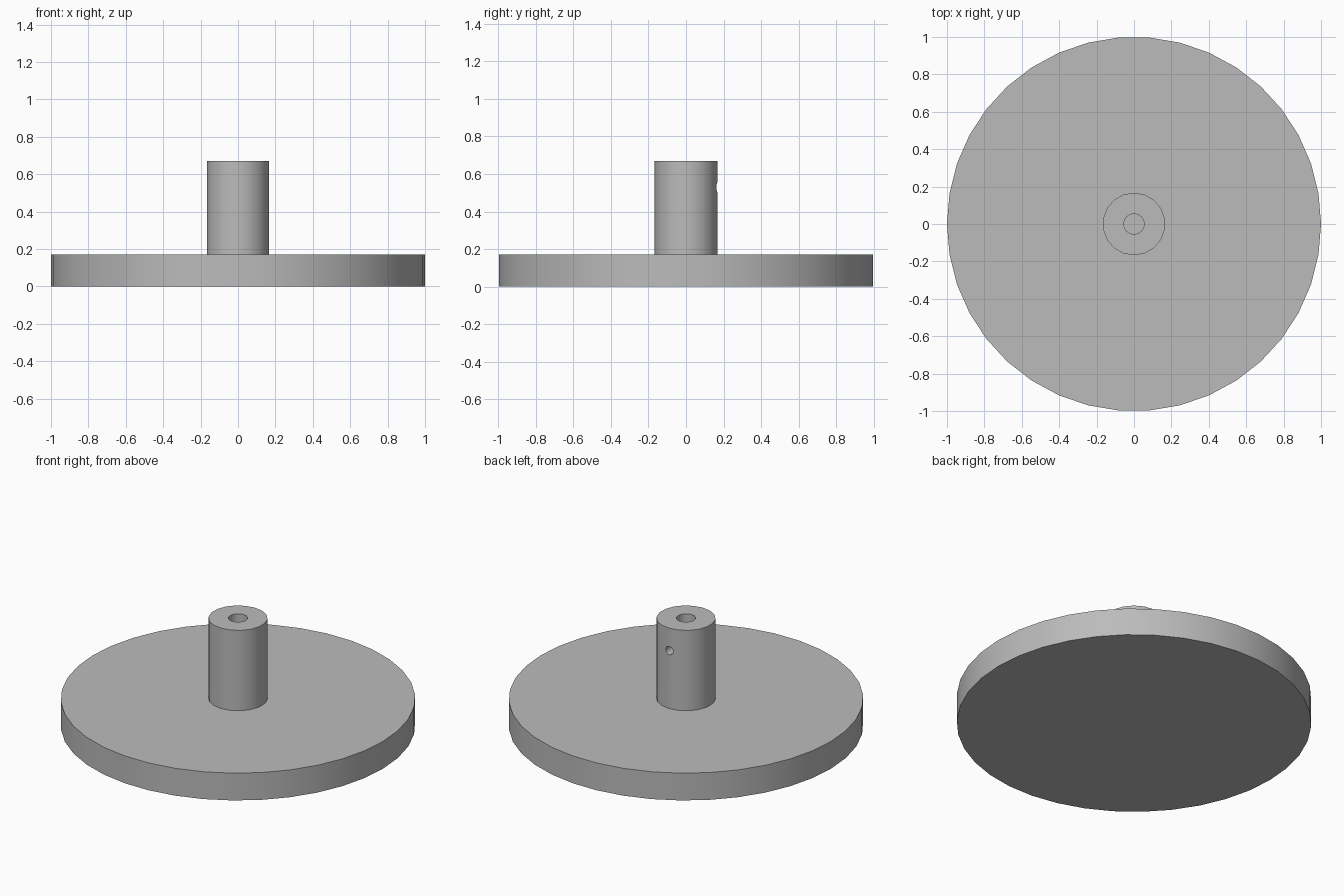
import bpy
from math import pi, radians

default_cube = bpy.data.objects.get("Cube")
if default_cube:
    bpy.data.objects.remove(default_cube, do_unlink=True)

BASE_TOP = 0.17
POST_TOP = 0.67

grey = bpy.data.materials.new("plain grey")
grey.use_nodes = True
colour = (0.5, 0.5, 0.5, 1)
grey.diffuse_color = colour
grey.node_tree.nodes["Principled BSDF"].inputs["Base Color"].default_value = colour


def cylinder(name, radius, z0, z1, sides, turn=0.0):
    """Upright cylinder whose first corner lies on +y, turned about z."""
    bpy.ops.mesh.primitive_cylinder_add(
        vertices=sides, radius=radius, depth=z1 - z0,
        location=(0, 0, (z0 + z1) / 2), rotation=(0, 0, turn))
    obj = bpy.context.object
    obj.name = name
    obj.data.materials.append(grey)
    return obj


def cut(target, cutter):
    """Subtract the cutter from the target, then discard it."""
    mod = target.modifiers.new("cut", 'BOOLEAN')
    mod.operation = 'DIFFERENCE'
    mod.solver = 'EXACT'
    mod.object = cutter
    bpy.context.view_layer.objects.active = target
    bpy.ops.object.modifier_apply(modifier=mod.name)
    bpy.data.objects.remove(cutter, do_unlink=True)


def smooth(obj):
    bpy.ops.object.select_all(action='DESELECT')
    obj.select_set(True)
    bpy.context.view_layer.objects.active = obj
    bpy.ops.object.shade_smooth_by_angle(angle=radians(35))


# Round base plate
base = cylinder("base_disc", 1.0, 0, BASE_TOP, 38, pi / 2)

# Hollow post
post = cylinder("post", 0.167, BASE_TOP, POST_TOP, 18)
cut(post, cylinder("bore_cutter", 0.055, BASE_TOP - 0.1, POST_TOP + 0.1, 16))

# Set-screw hole through the back wall of the post into the bore
screw_hole = cylinder("screw_hole_cutter", 0.026, 0, 0.25, 12)
screw_hole.rotation_euler = (pi / 2, 0, 0)
screw_hole.location = (0, 0.145, 0.53)
bpy.context.view_layer.update()
cut(post, screw_hole)

for part in (base, post):
    smooth(part)
